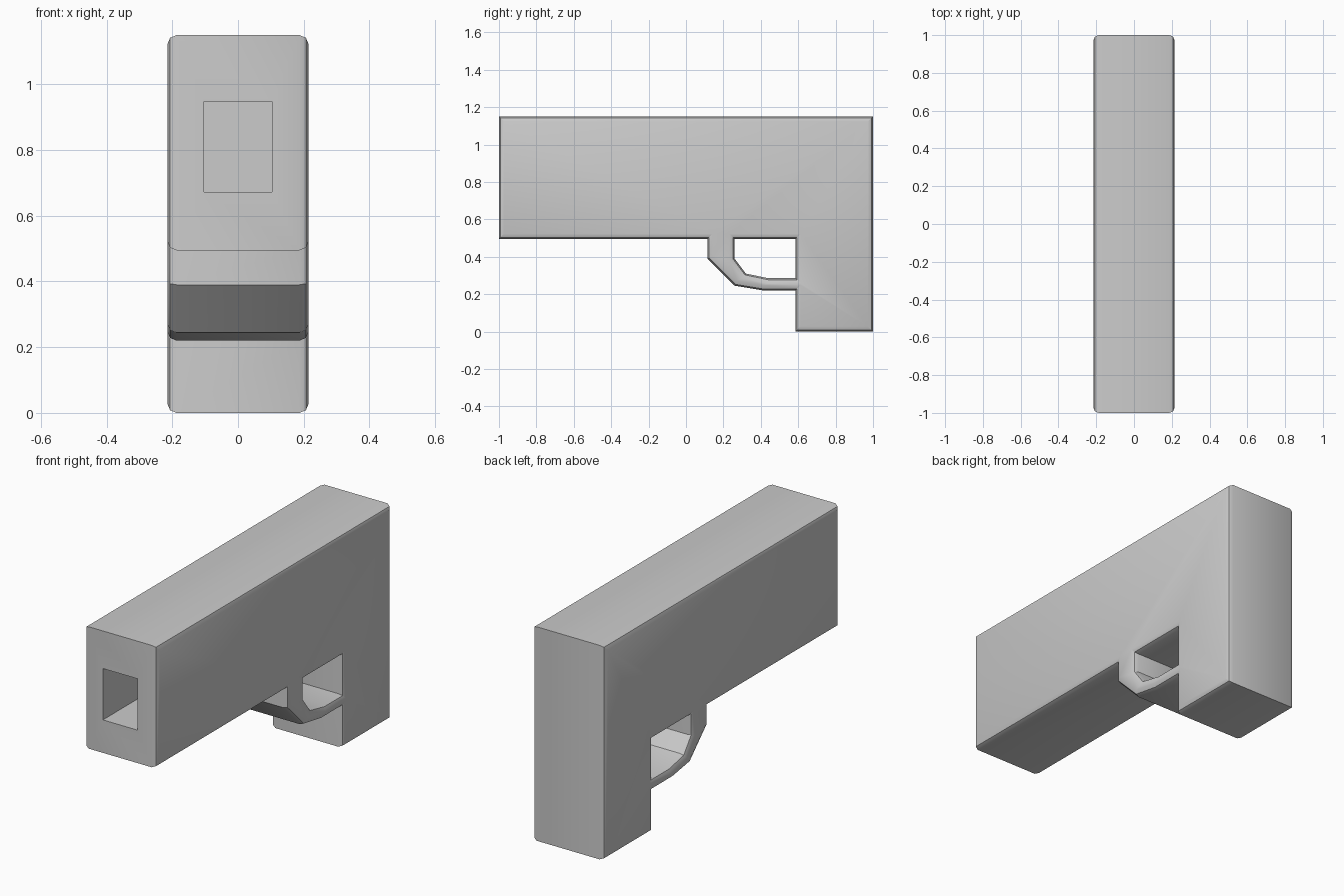
import bpy, bmesh, math
from mathutils import Vector

if "Cube" in bpy.data.objects:
    bpy.data.objects.remove(bpy.data.objects["Cube"])

# Side silhouette (y, z), counter-clockwise; guard opening, clockwise
outline = [(-1, 1.15), (-1, .495), (.115, .495), (.115, .39), (.26, .245),
           (.41, .22), (.585, .22), (.585, 0), (1, 0), (1, 1.15)]
opening = [(.26, .495), (.26, .39), (.32, .31), (.44, .285),
           (.585, .285), (.585, .495)][::-1]
HALF, R = .215, .028


def inset(loop, d):
    """Move every edge d towards the material on its left."""
    pts = [Vector(p) for p in loop]
    out = []
    for i, p in enumerate(pts):
        a = (p - pts[i - 1]).normalized()
        b = (pts[(i + 1) % len(pts)] - p).normalized()
        na, nb = Vector((-a.y, a.x)), Vector((-b.y, b.x))
        out.append(p + (na + nb) * d / (1 + na.dot(nb)))
    return out


# Cross-section of the rounded rim: (x, inset), mirrored to both sides
k = R * (1 - math.sqrt(.5))
half = [(HALF, R), (HALF - k, k), (HALF - R, 0)]
sections = half + [(-x, d) for x, d in reversed(half)]

# Body, grip and trigger guard in one closed shell
bm = bmesh.new()
caps = [[], []]
for loop in (outline, opening):
    rings = [[bm.verts.new((x, *p)) for p in inset(loop, d)] for x, d in sections]
    n = len(loop)
    for a, b in zip(rings, rings[1:]):
        for i in range(n):
            j = (i + 1) % n
            bm.faces.new((a[i], a[j], b[j], b[i]))
    for cap, ring in zip(caps, (rings[0], rings[-1])):
        cap += [bm.edges.get((ring[i], ring[(i + 1) % n])) for i in range(n)]
for cap, side in zip(caps, (1, -1)):
    bmesh.ops.triangle_fill(bm, edges=cap, use_beauty=True, normal=(side, 0, 0))
bmesh.ops.recalc_face_normals(bm, faces=bm.faces)
mesh = bpy.data.meshes.new("pistol_body")
bm.to_mesh(mesh)
bm.free()
body = bpy.data.objects.new("pistol_body", mesh)
bpy.context.collection.objects.link(body)

# Rectangular muzzle recess
bpy.ops.mesh.primitive_cube_add(size=1, location=(0, -.95, .81))
cutter = bpy.context.object
cutter.name = "muzzle_cutter"
cutter.scale = (.206, 1.1, .276)
cutter.hide_render = True
cut = body.modifiers.new("muzzle", 'BOOLEAN')
cut.operation, cut.object, cut.solver = 'DIFFERENCE', cutter, 'EXACT'

bpy.ops.object.select_all(action='DESELECT')
body.select_set(True)
bpy.context.view_layer.objects.active = body
bpy.ops.object.modifier_apply(modifier="muzzle")
bpy.data.objects.remove(cutter)
bpy.ops.object.shade_smooth_by_angle(angle=math.radians(30))
